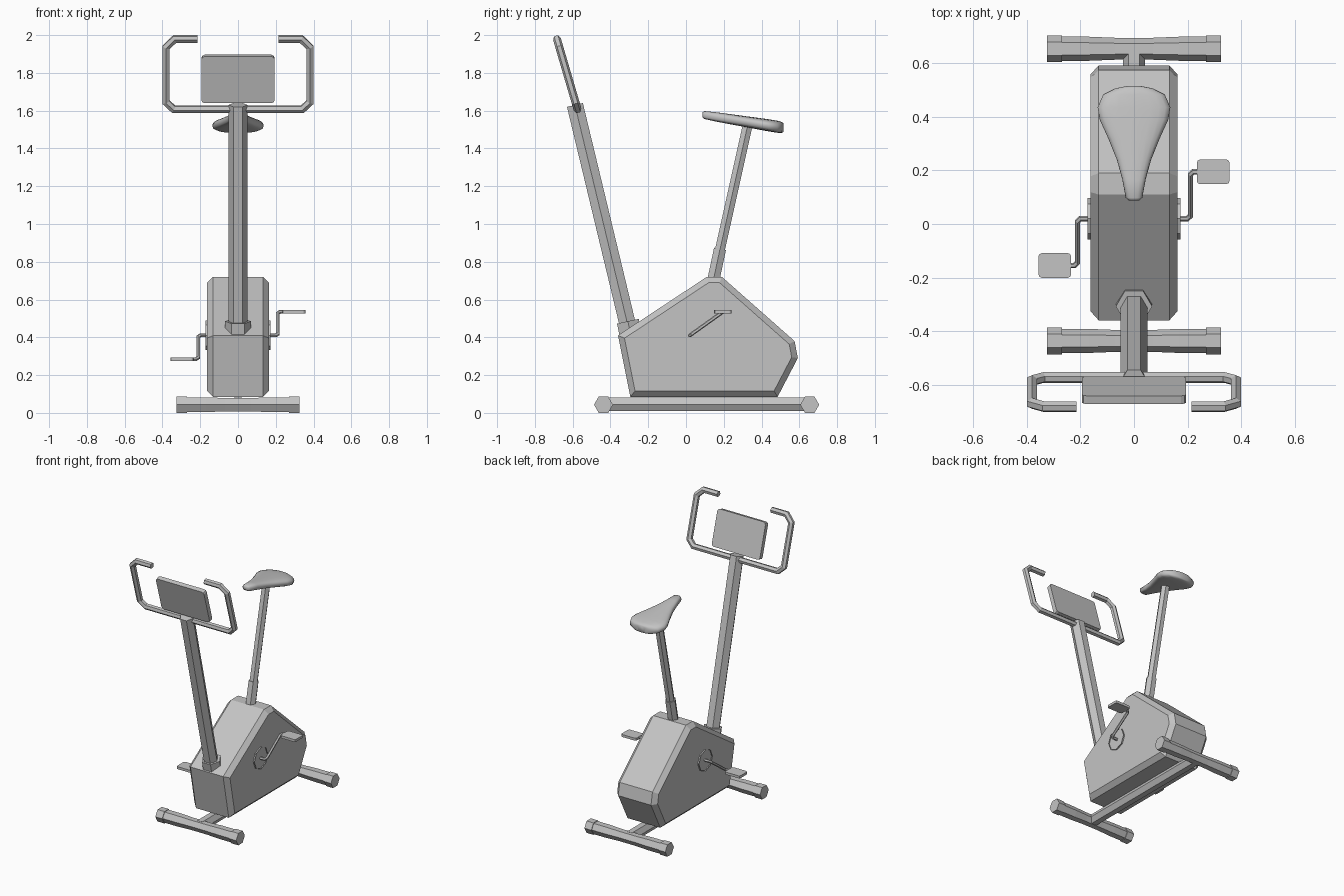
import bpy, bmesh, math
from mathutils import Vector, Matrix

cube = bpy.data.objects.get("Cube")
if cube:
    bpy.data.objects.remove(cube, do_unlink=True)

grey = bpy.data.materials.new("plain grey")
grey.use_nodes = True
colour = (0.55, 0.55, 0.55, 1)
grey.diffuse_color = colour
grey.node_tree.nodes["Principled BSDF"].inputs["Base Color"].default_value = colour

X, Y = Vector((1, 0, 0)), Vector((0, 1, 0))


def finish(bm, name, smooth=False):
    bmesh.ops.recalc_face_normals(bm, faces=bm.faces)
    mesh = bpy.data.meshes.new(name)
    bm.to_mesh(mesh)
    bm.free()
    mesh.materials.append(grey)
    for poly in mesh.polygons:
        poly.use_smooth = smooth
    obj = bpy.data.objects.new(name, mesh)
    bpy.context.collection.objects.link(obj)
    return obj


def loft(bm, rings):
    """Skin a list of closed rings and cap both ends."""
    loops = [[bm.verts.new(p) for p in ring] for ring in rings]
    n = len(loops[0])
    for a, b in zip(loops, loops[1:]):
        for i in range(n):
            j = (i + 1) % n
            bm.faces.new((a[i], a[j], b[j], b[i]))
    bm.faces.new(loops[0][::-1])
    bm.faces.new(loops[-1])


def tube(name, points, radius, normal, sides=6):
    """Mitred tube along a path lying in the plane of the given normal."""
    pts = [Vector(p) for p in points]
    radii = radius if isinstance(radius, list) else [radius] * len(pts)
    normal = normal.normalized()
    rings = []
    for i, p in enumerate(pts):
        before = (p - pts[i - 1]).normalized() if i else None
        after = (pts[i + 1] - p).normalized() if i < len(pts) - 1 else None
        before, after = before or after, after or before
        tangent = (before + after).normalized()
        side = tangent.cross(normal) / tangent.dot(before)
        angles = [math.tau * k / sides for k in range(sides)]
        rings.append([p + radii[i] * (math.cos(a) * normal + math.sin(a) * side)
                      for a in angles])
    bm = bmesh.new()
    loft(bm, rings)
    return finish(bm, name)


def rounded_plate(name, size, centre, corner, axis, tilt=0):
    """Box whose edges along one axis are rounded."""
    bm = bmesh.new()
    bmesh.ops.create_cube(bm, size=1, matrix=Matrix.Diagonal((*size, 1)))
    edges = [e for e in bm.edges
             if abs((e.verts[0].co - e.verts[1].co).normalized().dot(axis)) > 0.9]
    bmesh.ops.bevel(bm, geom=edges, offset=corner, segments=2, profile=0.5,
                    affect='EDGES')
    bm.transform(Matrix.Translation(centre) @ Matrix.Rotation(tilt, 4, 'X'))
    return finish(bm, name)


# Housing: side profile extruded across, with chamfered side rims
profile = [(-0.36, 0.41), (0.11, 0.72), (0.19, 0.72), (0.575, 0.38),
           (0.592, 0.29), (0.485, 0.085), (-0.295, 0.085)]
half = 0.163
bm = bmesh.new()
loft(bm, [[(x, y, z) for y, z in profile] for x in (-half, half)])
rims = [e for e in bm.edges if e.verts[0].co.x * e.verts[1].co.x > 0]
bmesh.ops.bevel(bm, geom=rims, offset=0.031, segments=1, affect='EDGES')
finish(bm, "housing")

# Base rail and the two floor bars with end caps
foot_z = 0.0433
tube("base_rail", [(0, -0.44, 0.045), (0, 0.65, 0.045)], 0.041, X)
for label, y in (("front", -0.437), ("rear", 0.655)):
    xs = (-0.3, -0.17, -0.07, 0.07, 0.17, 0.3)
    tube(label + "_floor_bar", [(x, y, foot_z) for x in xs],
         [0.045, 0.045, 0.041, 0.041, 0.045, 0.045], Y)
    for side, s in (("left", 1), ("right", -1)):
        tube(f"{label}_{side}_foot_cap",
             [(s * 0.27, y, foot_z), (s * 0.326, y, foot_z)], 0.05, Y)

# Handlebar post and its collar
tube("front_post", [(0, -0.295, 0.41), (0, -0.588, 1.63)], 0.05, X)
tube("front_post_collar", [(0, -0.287, 0.39), (0, -0.308, 0.485)], 0.068, X)

# Seat post and its sleeve
tube("seat_sleeve", [(0, 0.14, 0.68), (0, 0.18, 0.868)], 0.037, X)
tube("seat_post", [(0, 0.17, 0.82), (0, 0.328, 1.53)], 0.03, X)

# Saddle: rounded sections of (y, half width, half height)
sections = [(0.087, 0.018, 0.013), (0.098, 0.031, 0.021), (0.168, 0.044, 0.025),
            (0.24, 0.064, 0.027), (0.317, 0.095, 0.029), (0.39, 0.128, 0.031),
            (0.436, 0.136, 0.032), (0.484, 0.115, 0.032), (0.507, 0.07, 0.029),
            (0.515, 0.03, 0.024)]


def soft(v, power):
    return math.copysign(abs(v) ** power, v)


rings = []
for y, w, h in sections:
    mid = 1.578 - 0.16 * (y - 0.09)
    angles = [math.tau * k / 20 for k in range(20)]
    rings.append([(w * soft(math.cos(a), 0.7), y,
                   mid + h * soft(math.sin(a), 0.8 if a < math.pi else 0.5))
                  for a in angles])
bm = bmesh.new()
loft(bm, rings)
finish(bm, "saddle", smooth=True)

# Handlebar: one open loop in a tilted plane
lean = 0.107 / 0.365


def on_bar_plane(x, z):
    return Vector((x, -0.575 - (z - 1.61) * lean, z))


half_bar = [(0.34, 1.607), (0.381, 1.645), (0.381, 1.935), (0.335, 1.979),
            (0.215, 1.979)]
path = [(-x, z) for x, z in reversed(half_bar)] + half_bar
tube("handlebar", [on_bar_plane(x, z) for x, z in path], 0.021,
     Vector((0, 1, lean)))

# Display panel between the grips
rounded_plate("display_panel", (0.388, 0.032, 0.258), on_bar_plane(0, 1.768),
              0.018, Y, math.atan(lean))

# Crank discs, arms and pedals, opposite on each side
hub_y, hub_z = 0.02, 0.41
reach, rise = 0.175, 0.125
for side, s in (("left", 1), ("right", -1)):
    bm = bmesh.new()
    turn = [math.tau * k / 8 for k in range(8)]
    loft(bm, [[(s * x, hub_y + 0.078 * math.cos(a), hub_z + 0.078 * math.sin(a))
               for a in turn] for x in (0.15, 0.173)])
    outer = max(bm.faces, key=lambda f: s * f.calc_center_median().x)
    bmesh.ops.inset_region(bm, faces=[outer], thickness=0.011)
    bmesh.ops.translate(bm, verts=outer.verts, vec=(-s * 0.007, 0, 0))
    finish(bm, side + "_crank_disc")

    end_y, end_z = hub_y + s * reach, hub_z + s * rise
    near = 0.06
    tube(side + "_crank",
         [(s * 0.15, hub_y, hub_z), (s * 0.2, hub_y, hub_z),
          (s * 0.211, hub_y + s * reach * near, hub_z + s * rise * near),
          (s * 0.211, end_y - s * reach * near, end_z - s * rise * near),
          (s * 0.222, end_y, end_z), (s * 0.25, end_y, end_z)],
         0.01, Vector((0, -rise, reach)))
    rounded_plate(side + "_pedal", (0.122, 0.092, 0.018),
                  (s * 0.296, end_y, end_z), 0.012, Vector((0, 0, 1)))
